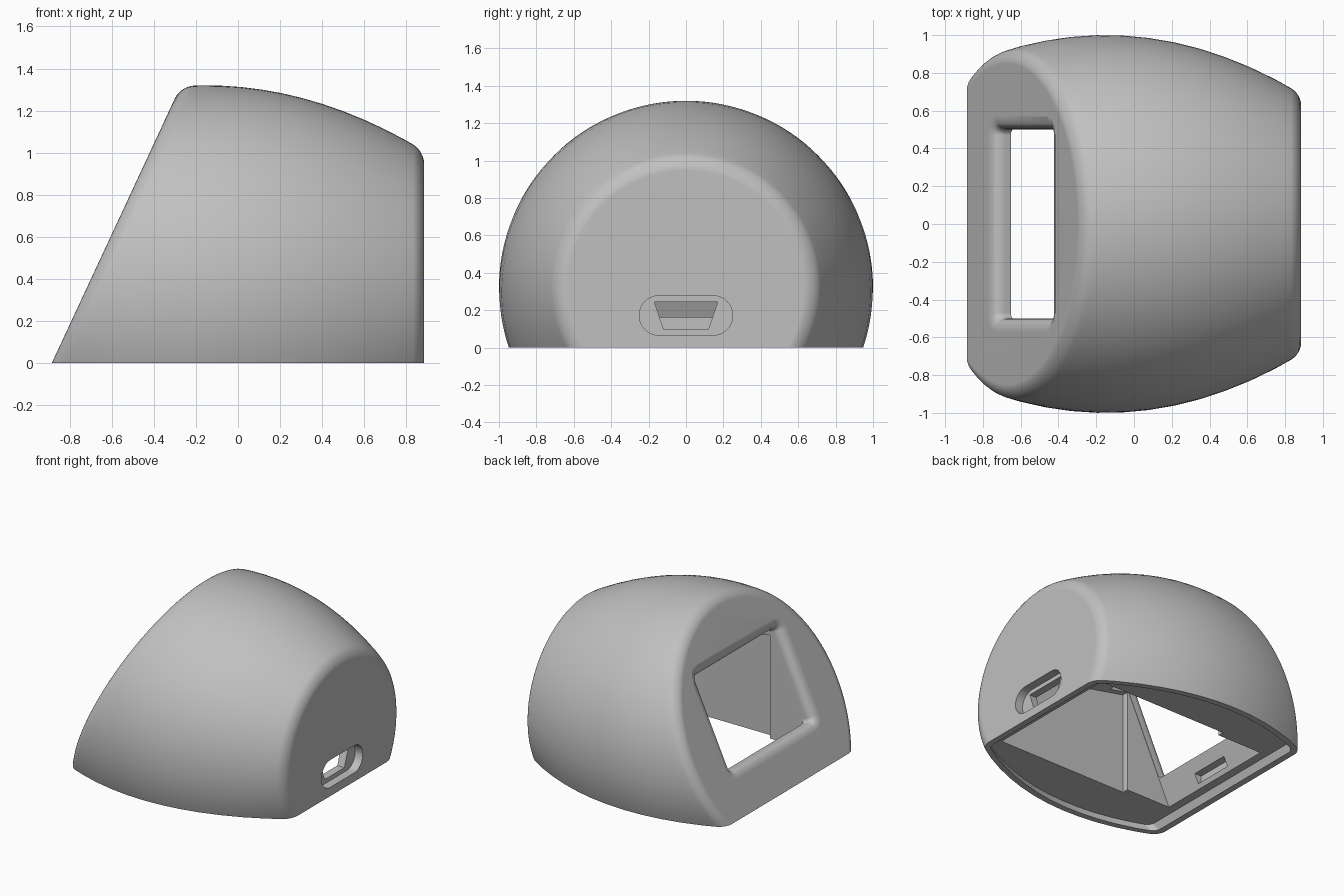
import bpy, bmesh
from math import sin, cos, pi, sqrt
from mathutils import Vector

cube = bpy.data.objects.get("Cube")
if cube:
    bpy.data.objects.remove(cube, do_unlink=True)

AXIS_Z = 0.32      # height of the barrel axis
END = 0.885        # flat end, and foot of the slanted face
SLOPE = 2.15       # rise of the slanted face
NORMAL = Vector((-SLOPE, 0, 1)).normalized()
ALONG = Vector((1, 0, SLOPE)).normalized()


def radius(x):
    return 1 - (x + 0.15) ** 2 / 3.44


def loft(rings):
    """Closed bmesh through rings of equal point count."""
    bm = bmesh.new()
    rows = [[bm.verts.new(p) for p in ring] for ring in rings]
    n = len(rows[0])
    for a, b in zip(rows, rows[1:]):
        for i in range(n):
            j = (i + 1) % n
            bm.faces.new((a[i], a[j], b[j], b[i]))
    bm.faces.new(rows[0][::-1])
    bm.faces.new(rows[-1])
    bmesh.ops.recalc_face_normals(bm, faces=bm.faces)
    return bm


def slice_off(bm, z, normal_z):
    """Remove everything beyond a level plane and close the cut."""
    geom = bm.verts[:] + bm.edges[:] + bm.faces[:]
    bmesh.ops.bisect_plane(bm, geom=geom, plane_co=(0, 0, z),
                           plane_no=(0, 0, normal_z), clear_outer=True)
    bmesh.ops.holes_fill(bm, edges=[e for e in bm.edges if e.is_boundary])
    bmesh.ops.recalc_face_normals(bm, faces=bm.faces)


def barrel(inset, fillet):
    """Bulging barrel with one slanted end, edges of both ends rounded."""
    n, rows = 128, 12
    foot = -END + inset * sqrt(1 + SLOPE ** 2) / SLOPE
    columns = []
    for i in range(n):
        a = 2 * pi * i / n
        x = -0.6
        for _ in range(40):
            x = foot + (AXIS_Z + (radius(x) - inset) * cos(a)) / SLOPE
        col = []
        for k in range(rows + 1):
            px = x + (END - inset - x) * k / rows
            r = radius(px) - inset
            col.append((px, r * sin(a), AXIS_Z + r * cos(a)))
        columns.append(col)
    bm = loft([list(ring) for ring in zip(*columns)])
    rims = [e for e in bm.edges if any(len(f.verts) == n for f in e.link_faces)]
    bmesh.ops.bevel(bm, geom=rims, offset=fillet, offset_type='OFFSET', segments=6,
                    profile=0.5, affect='EDGES', clamp_overlap=False)
    return bm


def rounded_rect(hw, hh, r, n=8):
    pts = []
    for q, (sx, sy) in enumerate(((1, 1), (-1, 1), (-1, -1), (1, -1))):
        for k in range(n + 1):
            a = (q + k / n) * pi / 2
            pts.append((sx * (hw - r) + r * cos(a), sy * (hh - r) + r * sin(a)))
    return pts


def prism_y(profile, half):
    return loft([[(x, y, z) for x, z in profile] for y in (-half, half)])


def prism_x(profile, x0, x1):
    return loft([[(x, y, z) for y, z in profile] for x in (x0, x1)])


def window():
    """Rounded opening through the slanted face with a filleted rim."""
    x = -0.597
    centre = Vector((x, 0, (x + END) * SLOPE))
    f, rings = 0.07, []
    for d in [-0.05] + [f * k / 6 for k in range(7)] + [0.2]:
        t = min(max(d, 0), f)
        e = f - sqrt(f * f - (f - t) ** 2)
        rings.append([centre + Vector((0, u, 0)) + ALONG * v - NORMAL * d
                      for u, v in rounded_rect(0.5 + e, 0.355 + e, 0.03 + e)])
    return loft(rings)


def make_object(name, bm):
    mesh = bpy.data.meshes.new(name)
    bm.to_mesh(mesh)
    bm.free()
    obj = bpy.data.objects.new(name, mesh)
    bpy.context.collection.objects.link(obj)
    return obj


# Solid housing with a flat base
bm = barrel(0, 0.06)
slice_off(bm, 0, -1)
housing = make_object("housing", bm)

# Hollows: base lip, main bay, sloping bay, window, port and clip notch
lip = barrel(0.045, 0.04)
slice_off(lip, 0.055, 1)
slice_off(lip, -0.1, -1)
inner = -0.77
hollows = {
    "base_lip": lip,
    "main_bay": prism_y([(-0.36, -0.1), (0.76, -0.1), (0.76, 0.62), (-0.36, 0.85)], 0.55),
    "sloping_bay": prism_y([(inner - 0.1 / SLOPE, -0.1), (-0.2, -0.1), (-0.2, 0.9),
                            (inner + 1 / SLOPE, 1.0)], 0.503),
    "window": window(),
    "port_recess": prism_x([(y, z + 0.172) for y, z in rounded_rect(0.25, 0.105, 0.104)],
                           0.82, 1.0),
    "port_opening": prism_x([(-0.12, 0.1), (0.12, 0.1), (0.17, 0.245), (-0.17, 0.245)],
                            0.7, 0.9),
    "clip_notch": prism_x([(-0.16, 0.09), (0.16, 0.09), (0.16, 0.16), (-0.16, 0.16)],
                          -0.755, -0.6),
}
cutters = []
for name, shape in hollows.items():
    cutter = make_object(name + "_cutter", shape)
    cutter.hide_render = True
    cutters.append(cutter)
    mod = housing.modifiers.new(name, 'BOOLEAN')
    mod.operation = 'DIFFERENCE'
    mod.solver = 'EXACT'
    mod.object = cutter

# Apply the cuts and discard the cutters
evaluated = housing.evaluated_get(bpy.context.evaluated_depsgraph_get())
cut_mesh = bpy.data.meshes.new_from_object(evaluated)
housing.modifiers.clear()
housing.data = cut_mesh
for cutter in cutters:
    bpy.data.objects.remove(cutter, do_unlink=True)

# Plain grey plastic
grey = bpy.data.materials.new("grey_plastic")
grey.use_nodes = True
colour = (0.53, 0.53, 0.53, 1)
grey.diffuse_color = colour
grey.node_tree.nodes["Principled BSDF"].inputs["Base Color"].default_value = colour
housing.data.materials.clear()
housing.data.materials.append(grey)

# Smooth curves, crisp cut edges
bpy.ops.object.select_all(action='DESELECT')
housing.select_set(True)
bpy.context.view_layer.objects.active = housing
bpy.ops.object.shade_smooth_by_angle(angle=pi / 6)
weighted = housing.modifiers.new("flat_faces", 'WEIGHTED_NORMAL')
weighted.keep_sharp = True
